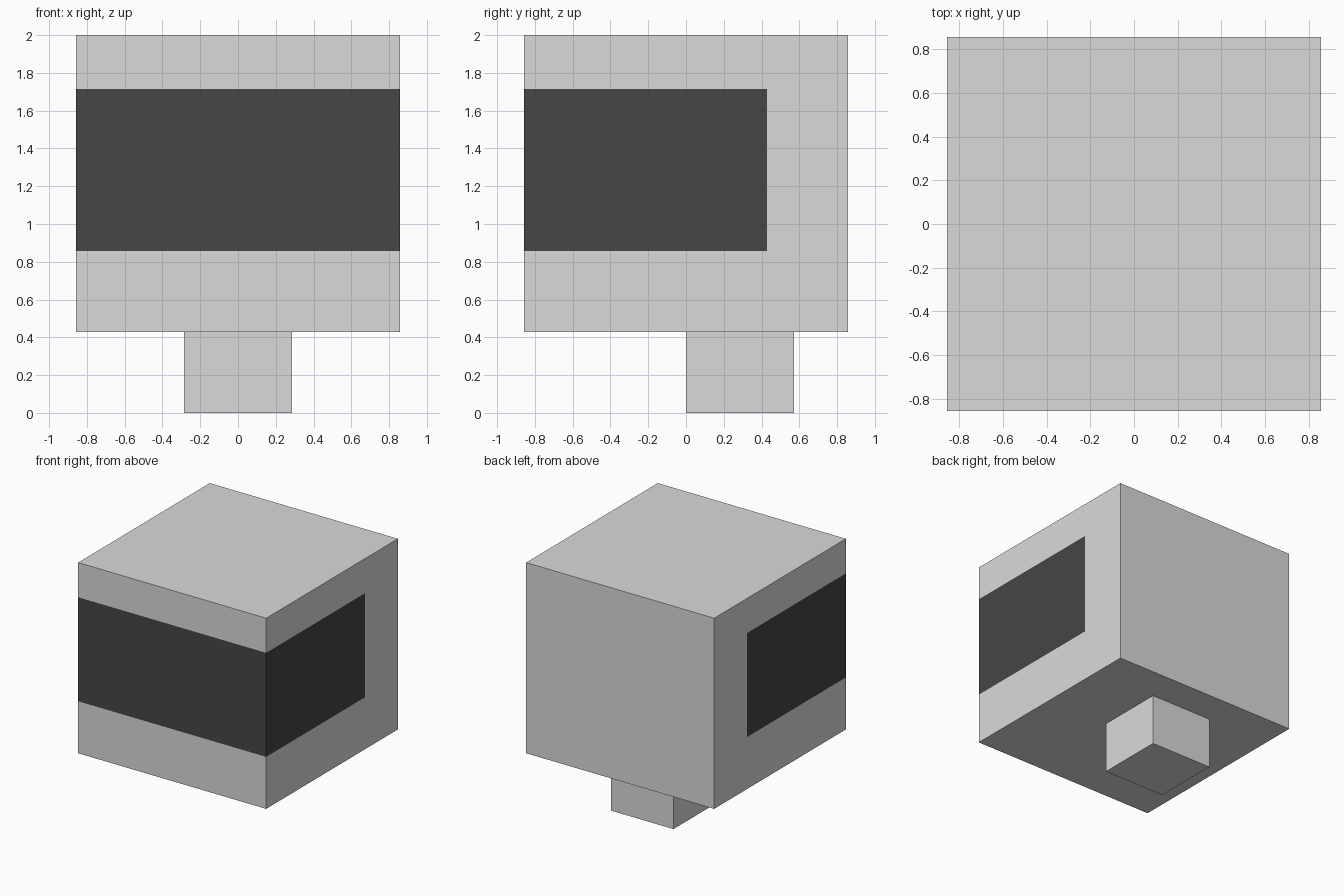
import bpy, bmesh
from mathutils import Vector

if "Cube" in bpy.data.objects:
    bpy.data.objects.remove(bpy.data.objects["Cube"])

U = 1 / 7  # the model sits on a grid of sevenths


def material(name, value):
    m = bpy.data.materials.new(name)
    m.diffuse_color = (value, value, value, 1)
    m.use_nodes = True
    m.node_tree.nodes["Principled BSDF"].inputs["Base Color"].default_value = m.diffuse_color
    return m


light_grey = material("light_grey", 0.70)
dark_grey = material("dark_grey", 0.061)


def box(name, lo, hi, mats, cuts=(), dark_rule=None):
    """Box between two corners, cut by planes, faces coloured by a rule."""
    lo, hi = Vector(lo) * U, Vector(hi) * U
    bm = bmesh.new()
    bmesh.ops.create_cube(bm, size=1)
    for v in bm.verts:
        v.co = (lo + hi) / 2 + v.co * (hi - lo)
    for point, normal in cuts:
        bmesh.ops.bisect_plane(bm, geom=bm.verts[:] + bm.edges[:] + bm.faces[:],
                               plane_co=Vector(point) * U, plane_no=normal)
    for f in bm.faces:
        if dark_rule and dark_rule(f):
            f.material_index = 1
    me = bpy.data.meshes.new(name)
    bm.to_mesh(me)
    bm.free()
    for m in mats:
        me.materials.append(m)
    ob = bpy.data.objects.new(name, me)
    bpy.context.collection.objects.link(ob)
    return ob


# Head, with a dark visor band wrapping the front and most of both sides
def in_visor(f):
    c = f.calc_center_median() / U
    return abs(f.normal.z) < 0.5 and 6 < c.z < 12 and c.y < 3


box("head", (-6, -6, 3), (6, 6, 14), [light_grey, dark_grey],
    cuts=[((0, 0, 6), (0, 0, 1)), ((0, 0, 12), (0, 0, 1)), ((0, 3, 0), (0, 1, 0))],
    dark_rule=in_visor)

# Neck, set toward the back
box("neck", (-2, 0, 0), (2, 4, 3), [light_grey])
